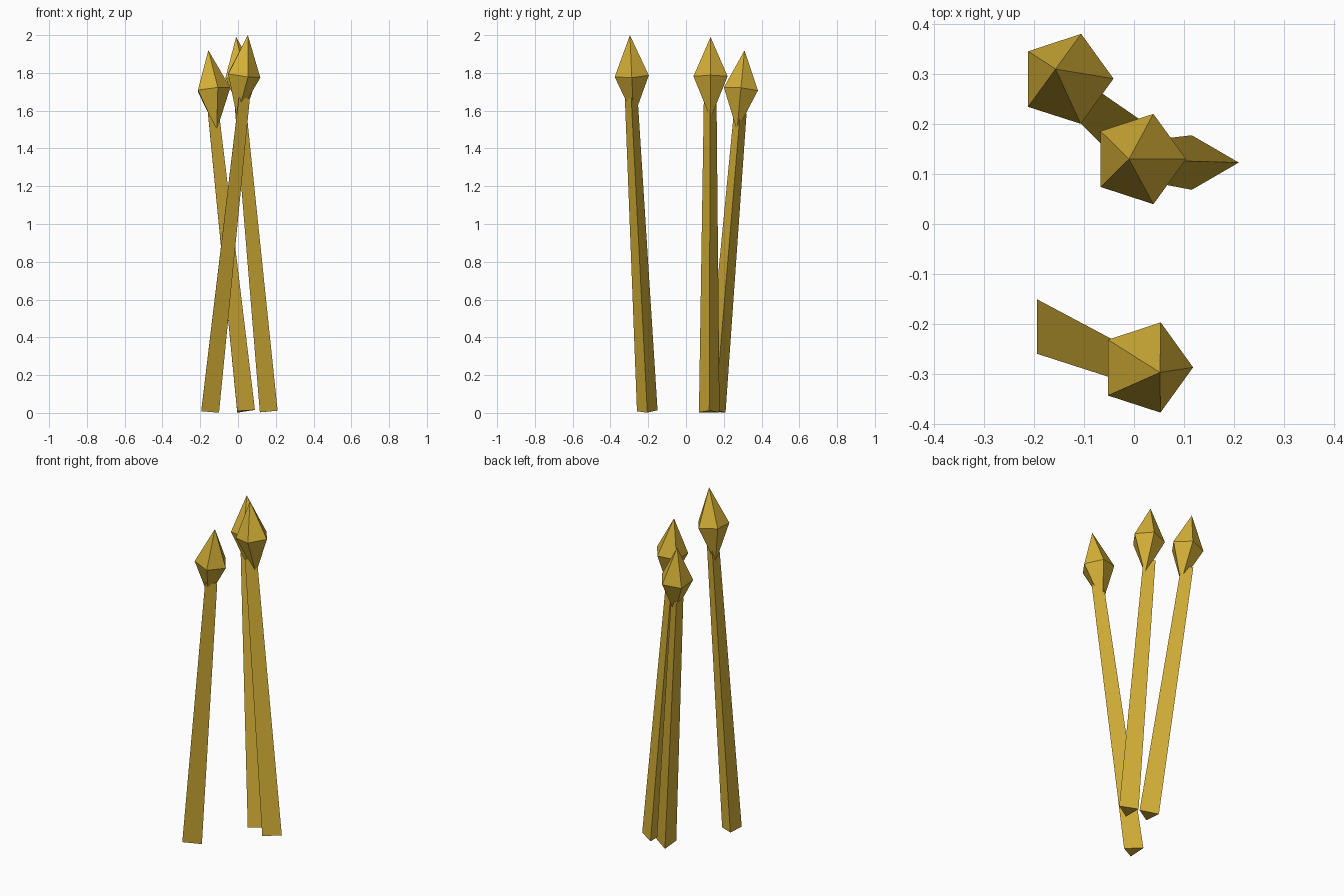
import bpy
import bmesh
from math import cos, sin, tau
from mathutils import Vector

cube = bpy.data.objects.get("Cube")
if cube:
    bpy.data.objects.remove(cube, do_unlink=True)

gold = bpy.data.materials.new("gold")
gold.use_nodes = True
gold.diffuse_color = (0.658, 0.429, 0.038, 1)
gold.node_tree.nodes["Principled BSDF"].inputs["Base Color"].default_value = gold.diffuse_color


def loft(name, start, end, sides, rings):
    """Flat-faced solid along an axis; rings are (fraction, radius), zero radius is a point."""
    start, end = Vector(start), Vector(end)
    axis = end - start
    turn = Vector((0, 0, 1)).rotation_difference(axis.normalized())
    bm = bmesh.new()
    loops = []
    for t, r in rings:
        count = sides if r else 1
        loops.append([bm.verts.new(start + axis * t + turn @ Vector(
            (r * cos(tau * i / sides), r * sin(tau * i / sides), 0))) for i in range(count)])
    for low, high in zip(loops, loops[1:]):
        for i in range(sides):
            j = (i + 1) % sides
            corners = [low[i % len(low)], low[j % len(low)],
                       high[j % len(high)], high[i % len(high)]]
            bm.faces.new(list(dict.fromkeys(corners)))
    for loop in (loops[0], loops[-1]):
        if len(loop) > 1:
            bm.faces.new(loop)
    bmesh.ops.recalc_face_normals(bm, faces=bm.faces[:])
    mesh = bpy.data.meshes.new(name)
    bm.to_mesh(mesh)
    bm.free()
    mesh.materials.append(gold)
    bpy.context.collection.objects.link(bpy.data.objects.new(name, mesh))


# Each stalk: stem foot, stem top, bud bottom, bud tip
stalks = {
    "front": ((-0.163, -0.205, 0.008), (0.024, -0.29, 1.67),
              (-0.005, -0.277, 1.565), (0.052, -0.297, 2.0)),
    "middle": ((0.147, 0.123, 0.006), (0.0, 0.128, 1.65),
               (0.03, 0.13, 1.56), (-0.01, 0.13, 1.99)),
    "back": ((0.027, 0.155, 0.009), (-0.14, 0.287, 1.59),
             (-0.113, 0.27, 1.495), (-0.157, 0.31, 1.92)),
}
for label, (foot, top, bottom, tip) in stalks.items():
    # Tapered three-sided stem and five-sided pointed bud
    loft(label + "_stem", foot, top, 3, [(0, 0.063), (1, 0.039)])
    loft(label + "_bud", bottom, tip, 5, [(0, 0), (0.51, 0.095), (1, 0)])
